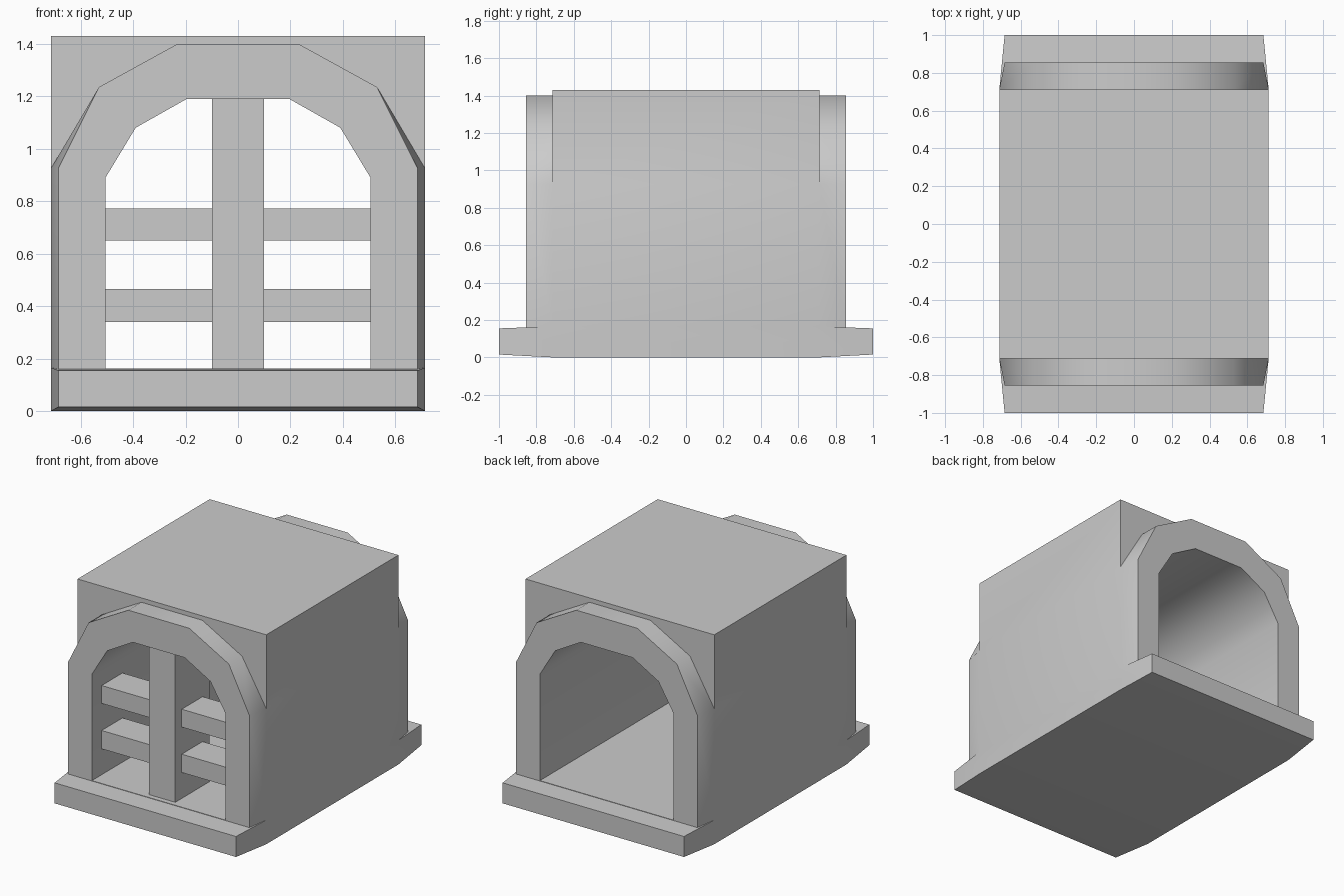
import bpy, bmesh, math

if "Cube" in bpy.data.objects:
    bpy.data.objects.remove(bpy.data.objects["Cube"])


def loft(name, sections):
    """Solid through a list of (y, [(x, z), ...]) cross-sections."""
    bm = bmesh.new()
    rings = [[bm.verts.new((x, y, z)) for x, z in pts] for y, pts in sections]
    n = len(rings[0])
    for a, b in zip(rings, rings[1:]):
        for i in range(n):
            j = (i + 1) % n
            bm.faces.new((a[i], a[j], b[j], b[i]))
    bm.faces.new(rings[0])
    bm.faces.new(rings[-1])
    bmesh.ops.recalc_face_normals(bm, faces=bm.faces)
    me = bpy.data.meshes.new(name)
    bm.to_mesh(me)
    bm.free()
    ob = bpy.data.objects.new(name, me)
    bpy.context.collection.objects.link(ob)
    return ob


def mirror(half):
    """Close a right-hand half profile across x = 0."""
    return half + [(-x, z) for x, z in reversed(half)]


def rect(w, z0, z1):
    return mirror([(w, z0), (w, z1)])


def arch(w, top=1.40):
    return mirror([(w, 0.08), (w, 0.925), (0.53, 1.235), (0.23, top)])


def box(name, x0, x1, y0, y1, z0, z1):
    return loft(name, [(y, [(x0, z0), (x1, z0), (x1, z1), (x0, z1)]) for y in (y0, y1)])


def combine(ob, other, op):
    m = ob.modifiers.new(op, 'BOOLEAN')
    m.operation, m.solver, m.object = op, 'EXACT', other
    bpy.context.view_layer.objects.active = ob
    bpy.ops.object.modifier_apply(modifier=m.name)
    bpy.data.objects.remove(other)


# Main block
shelter = loft("shelter_body", [(-0.713, rect(0.713, 0, 1.43)), (0.713, rect(0.713, 0, 1.43))])

# Base sill and arched portal at each end, tapering outward
for s in (-1, 1):
    sill = loft("sill", [(s * 1.0, rect(0.685, 0.015, 0.155)),
                         (s * 0.713, rect(0.713, 0.0, 0.165)),
                         (s * 0.60, rect(0.65, 0.03, 0.14))])
    combine(shelter, sill, 'UNION')
    portal = loft("portal", [(s * 0.855, arch(0.685)),
                             (s * 0.713, arch(0.713)),
                             (s * 0.60, arch(0.65, 1.39))])
    combine(shelter, portal, 'UNION')

# Arched tunnel right through
opening = mirror([(0.505, 0.163), (0.505, 0.89), (0.39, 1.08), (0.195, 1.19)])
combine(shelter, loft("tunnel", [(-1.2, opening), (1.2, opening)]), 'DIFFERENCE')

bpy.ops.object.select_all(action='DESELECT')
shelter.select_set(True)
bpy.context.view_layer.objects.active = shelter
bpy.ops.object.shade_smooth_by_angle(angle=math.radians(40))

# Grille in the front opening: one post and four crossbars
box("centre_post", -0.10, 0.10, -0.82, -0.45, 0.16, 1.19)
for level, (z0, z1) in (("lower", (0.34, 0.465)), ("upper", (0.65, 0.772))):
    box(level + "_left_bar", -0.505, -0.10, -0.75, -0.525, z0, z1)
    box(level + "_right_bar", 0.10, 0.505, -0.75, -0.525, z0, z1)
